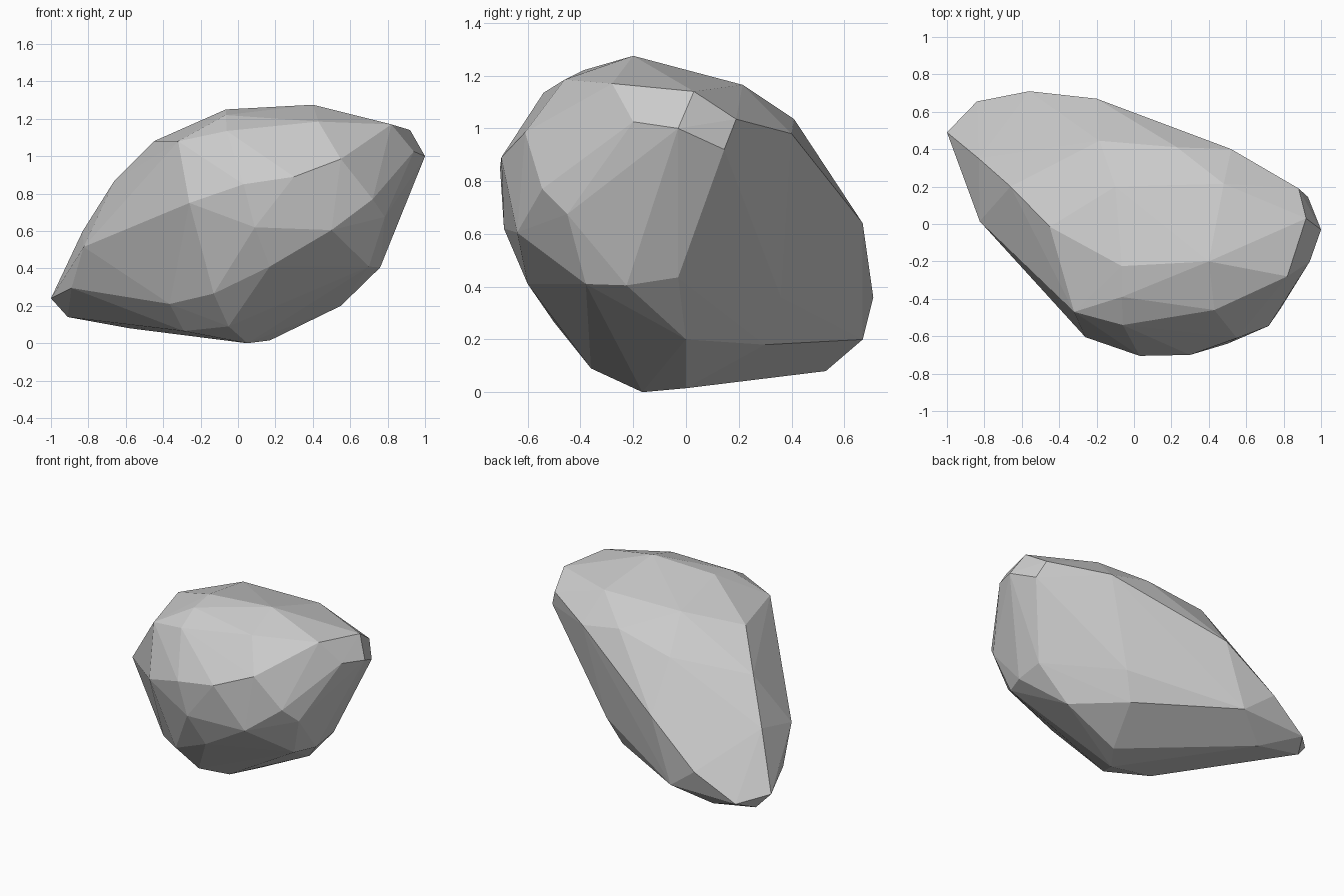
import bpy
import bmesh

# Corner points of the faceted boulder, grouped by region
corners = [
    # narrow low end
    (-1, .49, .24), (-.91, .53, .14), (-.84, .655, .19), (-.58, .53, .08),
    (-.56, .71, .36), (-.89, .2, .295), (-.825, .015, .515), (-.83, .35, .6),
    # sloping crown
    (-.66, .2, .87), (-.45, -.015, 1.08), (-.065, -.225, 1.25),
    (-.065, -.39, 1.22), (.4, -.2, 1.275), (-.1, .2, 1.165),
    (.48, .215, 1.165), (.23, .41, 1.035), (-.185, .445, .96),
    # high right-hand nose
    (.88, .19, 1.035), (.92, .03, 1.14), (.82, -.28, 1.17),
    (.94, -.2, 1.025), (1, -.03, 1), (.93, .145, .92),
    # rounded front
    (.43, -.46, 1.185), (-.06, -.54, 1.135), (-.32, -.47, 1.08),
    (-.26, -.605, .75), (.03, -.705, .85), (.3, -.7, .89), (.55, -.61, .985),
    (.72, -.545, .77), (.5, -.64, .605), (.785, -.45, .675),
    (.09, -.69, .62), (.17, -.6, .41),
    # underside
    (.7, -.38, .41), (.76, -.225, .405), (.76, -.03, .435), (-.13, -.5, .265),
    (-.365, -.3, .21), (-.05, -.36, .09), (-.29, -.18, .065),
    (.05, -.165, 0), (.17, 0, .015), (.55, 0, .2), (.28, .3, .18),
    # flat back
    (.36, .36, .36), (.52, .4, .98), (-.2, .67, .64), (-.35, .67, .2),
]

# Wrap the corners in a convex skin with flat facets
bm = bmesh.new()
for c in corners:
    bm.verts.new(c)
bmesh.ops.convex_hull(bm, input=bm.verts[:])
loose = [v for v in bm.verts if not v.link_faces]
bmesh.ops.delete(bm, geom=loose, context='VERTS')
bmesh.ops.recalc_face_normals(bm, faces=bm.faces[:])

mesh = bpy.data.meshes.new("boulder")
bm.to_mesh(mesh)
bm.free()
bpy.context.collection.objects.link(bpy.data.objects.new("boulder", mesh))
